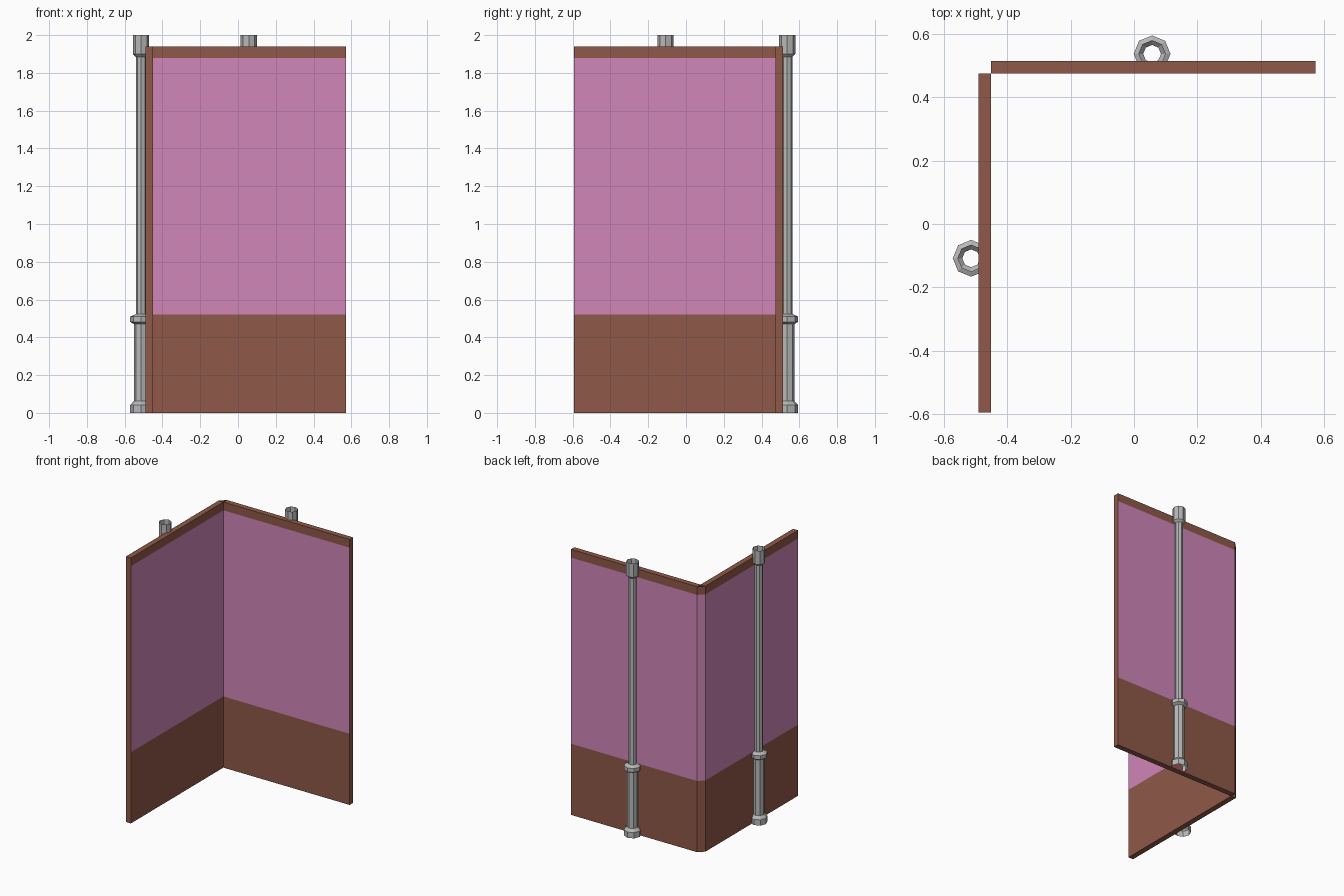
import bpy, bmesh, math
from mathutils import Vector

if "Cube" in bpy.data.objects:
    bpy.data.objects.remove(bpy.data.objects["Cube"])


def material(name, rgb):
    m = bpy.data.materials.new(name)
    m.diffuse_color = (*rgb, 1)
    m.use_nodes = True
    m.node_tree.nodes["Principled BSDF"].inputs["Base Color"].default_value = m.diffuse_color
    return m


BROWN = material("brown", (0.275, 0.098, 0.065))
PINK = material("pink", (0.63, 0.24, 0.48))
GREY = material("grey", (0.48, 0.48, 0.48))
Z_DADO, Z_TRIM, Z_TOP = 0.52, 1.88, 1.94


def finish(name, bm, mats):
    me = bpy.data.meshes.new(name)
    bm.to_mesh(me)
    bm.free()
    for m in mats:
        me.materials.append(m)
    ob = bpy.data.objects.new(name, me)
    bpy.context.collection.objects.link(ob)
    return ob


def paint_bands(bm, normal_test):
    """Cut at the band heights and paint the middle band pink."""
    for z in (Z_DADO, Z_TRIM):
        bmesh.ops.bisect_plane(bm, geom=bm.verts[:] + bm.edges[:] + bm.faces[:],
                               plane_co=(0, 0, z), plane_no=(0, 0, 1))
    bm.normal_update()
    for f in bm.faces:
        middle = Z_DADO < f.calc_center_median().z < Z_TRIM
        f.material_index = int(middle and normal_test(f.normal))


def wall(name, lo, hi, axis):
    bm = bmesh.new()
    bmesh.ops.create_cube(bm, size=1)
    for v in bm.verts:
        v.co = Vector([lo[i] + (v.co[i] + 0.5) * (hi[i] - lo[i]) for i in range(3)])
    paint_bands(bm, lambda n: abs(n[axis]) > 0.9)
    return finish(name, bm, [BROWN, PINK])


# Two walls meeting at the back left corner, end faces stay brown
wall("back_wall", (-0.45, 0.474, 0), (0.571, 0.514, Z_TOP), 1)
wall("left_wall", (-0.49, -0.594, 0), (-0.45, 0.474, Z_TOP), 0)

# Diagonal strip closing the outer corner
bm = bmesh.new()
a, b = (-0.45, 0.514), (-0.49, 0.474)
bm.faces.new([bm.verts.new(p) for p in
              ((*a, 0), (*b, 0), (*b, Z_TOP), (*a, Z_TOP))])
paint_bands(bm, lambda n: True)
finish("corner_strip", bm, [BROWN, PINK])

# Drainpipe: open eight-sided shell, (radius, height) profile
PROFILE = [(0.058, 0), (0.058, 0.042), (0.038, 0.063), (0.038, 0.47),
           (0.058, 0.482), (0.058, 0.51), (0.028, 0.523),
           (0.028, 1.885), (0.043, 1.9), (0.043, 2.0)]


def pipe(name, x, y):
    bm = bmesh.new()
    n = 8
    rings = [[bm.verts.new((x + r * math.cos(math.tau * i / n),
                            y + r * math.sin(math.tau * i / n), z))
              for i in range(n)] for r, z in PROFILE]
    for lower, upper in zip(rings, rings[1:]):
        for i in range(n):
            j = (i + 1) % n
            bm.faces.new((lower[i], lower[j], upper[j], upper[i]))
    return finish(name, bm, [GREY])


pipe("back_pipe", 0.057, 0.536)
pipe("left_pipe", -0.513, -0.108)
